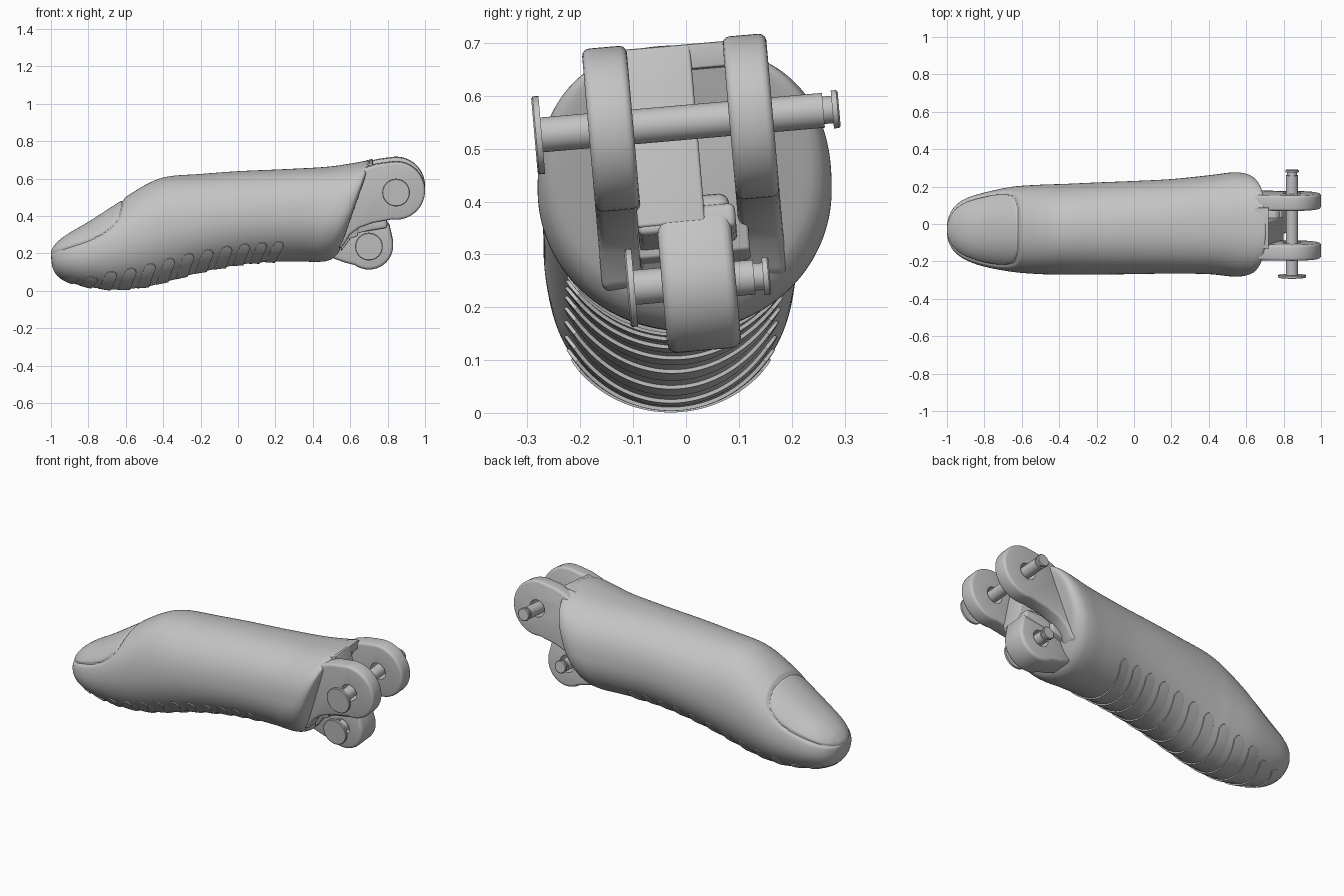
import bpy, bmesh, math
from mathutils import Matrix, Vector

old = bpy.data.objects.get("Cube")
if old:
    bpy.data.objects.remove(old, do_unlink=True)

grey = bpy.data.materials.new("plain_grey")
grey.use_nodes = True
grey.diffuse_color = (0.55, 0.55, 0.55, 1)
grey.node_tree.nodes["Principled BSDF"].inputs["Base Color"].default_value = (0.55, 0.55, 0.55, 1)

# the whole hinge leans a little around the x axis
PIVOT = Vector((0, 0, 0.55))
TILT = Matrix.Translation(PIVOT) @ Matrix.Rotation(0.087, 4, 'X') @ Matrix.Translation(-PIVOT)

# finger sections: x, top z, bottom z, lowest y, highest y
KEYS = [
    (-1.0, .215, .185, -.055, -.005), (-.99, .235, .12, -.1, .04),
    (-.96, .27, .075, -.148, .092), (-.9, .314, .046, -.192, .136),
    (-.8, .372, .021, -.228, .168), (-.65, .469, .007, -.256, .199),
    (-.5, .564, .021, -.268, .21), (-.38, .61, .05, -.27, .214),
    (-.2, .625, .1, -.27, .222), (0, .64, .138, -.268, .23),
    (.2, .65, .155, -.265, .24), (.4, .663, .157, -.268, .26),
    (.52, .682, .155, -.28, .275), (.58, .694, .165, -.277, .27),
    (.61, .69, .2, -.255, .243), (.615, .645, .25, -.2, .19)]


def section(u):
    """Smooth interpolation of the sections, u counted in keys."""
    last = len(KEYS) - 1
    i = min(int(u), last - 1)
    t = u - i
    rows = [KEYS[max(0, min(last, i + k))] for k in (-1, 0, 1, 2)]
    return [b + 0.5 * t * (c - a + t * (2*a - 5*b + 4*c - d + t * (3*(b - c) + d - a)))
            for a, b, c, d in zip(*rows)]


def surface(u, angle, lift=0.0):
    x, top, bottom, low, high = section(u)
    k = max(0, min(1, (x + 0.1) / 0.68))
    k *= k * (3 - 2*k)
    c, s = math.cos(angle), math.sin(angle)
    power = 0.93 - 0.11 * k if s > 0 else 1.0      # squarer shoulders near the hinge
    dy = (high - low) / 2 * math.copysign(abs(c) ** power, c)
    dz = (top - bottom) / 2 * math.copysign(abs(s) ** power, s)
    out = Vector((0, dy, dz))
    out += out.normalized() * lift
    p = Vector((x, (low + high) / 2, (top + bottom) / 2)) + out
    p.x += 0.35 * k * (p.z - 0.42)
    return p


def u_at(x):
    a, b = 0, len(KEYS) - 1
    for _ in range(30):
        m = (a + b) / 2
        a, b = (m, b) if section(m)[0] < x else (a, m)
    return a


def finish(name, bm, matrix=None):
    bmesh.ops.recalc_face_normals(bm, faces=bm.faces)
    mesh = bpy.data.meshes.new(name)
    if matrix:
        bm.transform(matrix)
    bm.to_mesh(mesh)
    bm.free()
    mesh.materials.append(grey)
    ob = bpy.data.objects.new(name, mesh)
    bpy.context.scene.collection.objects.link(ob)
    return ob


def skin(bm, rows, closed):
    grid = [[bm.verts.new(p) for p in row] for row in rows]
    n = len(grid[0])
    for r, q in zip(grid, grid[1:]):
        for j in range(n if closed else n - 1):
            k = (j + 1) % n
            bm.faces.new((r[j], r[k], q[k], q[j]))
    return grid


def nail_lift(p):
    """Groove around the nail, with the nail itself slightly sunk."""
    if p.x > -0.55:
        return 0
    t = (p.x + 1) / 0.385
    line = 0.2 + 0.13 * t + 0.1 * t ** 6
    slope = (0.13 + 0.6 * t ** 5) / 0.385
    side, back = (p.z - line) / math.hypot(1, slope), -0.615 - p.x
    blend = max(0.04 - abs(side - back), 0)
    d = min(side, back) - blend * blend / 0.16
    inside = max(0, min(1, d / 0.006 + 0.5))
    return -0.009 * math.exp(-(d / 0.007) ** 2) - 0.003 * inside


# finger body
RINGS, SIDES = 450, 220
bm = bmesh.new()
rows = []
for i in range(RINGS + 1):
    u = i * (len(KEYS) - 1) / RINGS
    angles = [math.tau * j / SIDES for j in range(SIDES)]
    rows.append([surface(u, a, nail_lift(surface(u, a))) for a in angles])
grid = skin(bm, rows, True)
for ring in (grid[0], grid[-1]):
    hub = bm.verts.new(sum((v.co for v in ring), Vector()) / SIDES)
    for j in range(SIDES):
        bm.faces.new((ring[j], ring[(j + 1) % SIDES], hub))
body = finish("finger_body", bm)

# grip scales under the finger, each stepping down towards the hinge
ACROSS, ALONG = 10, 56
for n in range(12):
    x0 = -0.92 + 0.103 * n
    reach = 0.97 if n > 1 else 0.7 + 0.1 * n
    rows = []
    for i in range(-1, ACROSS + 2):
        s = max(0, min(1, i / ACROSS))
        end = reach * (0.86 + 0.14 * math.sqrt(1 - (2*s - 1) ** 2))
        row = []
        for j in range(-1, ALONG + 2):
            t = max(-1, min(1, 2 * j / ALONG - 1))
            border = i in (-1, ACROSS + 1) or j in (-1, ALONG + 1)
            lift = -0.012 if border else 0.002 + 0.005 * s
            u = u_at(x0 + 0.065 * (s - 0.5) + 0.035 * t * t)
            row.append(surface(u, -math.pi / 2 + t * end, lift))
        rows.append(row)
    bm = bmesh.new()
    skin(bm, rows, False)
    finish(f"grip_scale_{n + 1}", bm)


def arc(x, z, r, start, stop, n=36):
    step = math.radians(stop - start) / n
    return [(x + r * math.cos(math.radians(start) + step * i),
             z + r * math.sin(math.radians(start) + step * i)) for i in range(n + 1)]


def lathe(name, profile, x, z, sides=40):
    """Turned part around an axis along y; profile holds (y, radius)."""
    bm = bmesh.new()
    rows = [[(x + r * math.cos(math.tau * j / sides), y, z + r * math.sin(math.tau * j / sides))
             for j in range(sides)] for y, r in profile]
    grid = skin(bm, rows, True)
    bm.faces.new(grid[0])
    bm.faces.new(grid[-1])
    return finish(name, bm, TILT)


def plate(name, outline, y0, y1, bevel, hole=None):
    bm = bmesh.new()
    face = bm.faces.new([bm.verts.new((x, y0, z)) for x, z in outline])
    new = bmesh.ops.extrude_face_region(bm, geom=[face])["geom"]
    bmesh.ops.translate(bm, vec=(0, y1 - y0, 0),
                        verts=[g for g in new if isinstance(g, bmesh.types.BMVert)])
    ob = finish(name, bm, TILT)
    mod = ob.modifiers.new("round_edges", 'BEVEL')
    mod.width, mod.segments, mod.angle_limit = bevel, 3, math.radians(40)
    cutter = None
    if hole:
        cutter = lathe("hole_cutter", [(y0 - 0.1, 0.048), (y1 + 0.1, 0.048)], *hole)
        cutter.hide_render = True
        cut = ob.modifiers.new("pin_hole", 'BOOLEAN')
        cut.operation, cut.solver, cut.object = 'DIFFERENCE', 'EXACT', cutter
    bpy.context.view_layer.objects.active = ob
    for m in list(ob.modifiers):
        bpy.ops.object.modifier_apply(modifier=m.name)
    if cutter:
        bpy.data.objects.remove(cutter, do_unlink=True)


# upper hinge ears, their roots running down the end of the finger
UPPER, LOWER = (0.845, 0.55), (0.7, 0.247)
ear = arc(*UPPER, 0.155, 100, -98) + [
    (.72, .377), (.65, .352), (.6, .315), (.56, .25), (.52, .24), (.58, .61), (.67, .67), (.74, .692)]
plate("right_ear", ear, -0.185, -0.1, 0.014, UPPER)
plate("left_ear", ear, 0.082, 0.165, 0.014, UPPER)

# web between the ears, with a narrow slot left open beside the column
plate("column", [(.55, .22), (.62, .31), (.8, .36), (.735, .61), (.72, .698), (.65, .68), (.58, .6)],
      -0.108, 0.02, 0.006)
plate("web_top", [(.58, .6), (.66, .645), (.72, .65), (.72, .698), (.65, .68)], -0.12, 0.1, 0.004)
plate("web_back", [(.54, .27), (.64, .3), (.665, .655), (.58, .6)], -0.11, 0.1, 0.006)

# lower hinge knuckle, widening into a shelf under the ears
knuckle = arc(*LOWER, 0.13, 15, -125) + [(.57, .155), (.5, .18), (.53, .41), (.76, .41), (.81, .35)]
plate("lower_knuckle", knuckle, -0.072, 0.068, 0.018, LOWER)
plate("knuckle_shelf", [(.53, .28), (.62, .315), (.8, .345), (.79, .39), (.55, .39)], -0.108, 0.078, 0.012)


# hinge pins with a broad head on the right and a small flange on the left
def pin(name, start, stop, place):
    lathe(name, [(start, 0.07), (start + .003, 0.074), (start + .014, 0.074), (start + .014, 0.033),
                 (stop - .03, 0.033), (stop - .03, 0.026), (stop - .013, 0.026),
                 (stop - .013, 0.036), (stop - .003, 0.036), (stop, 0.032)], *place)


pin("upper_pin", -0.288, 0.291, UPPER)
pin("lower_pin", -0.138, 0.133, LOWER)

# smooth shading with sharp edges kept
for ob in bpy.context.scene.objects:
    ob.select_set(ob.type == 'MESH')
bpy.context.view_layer.objects.active = body
bpy.ops.object.shade_smooth_by_angle(angle=math.radians(35))
